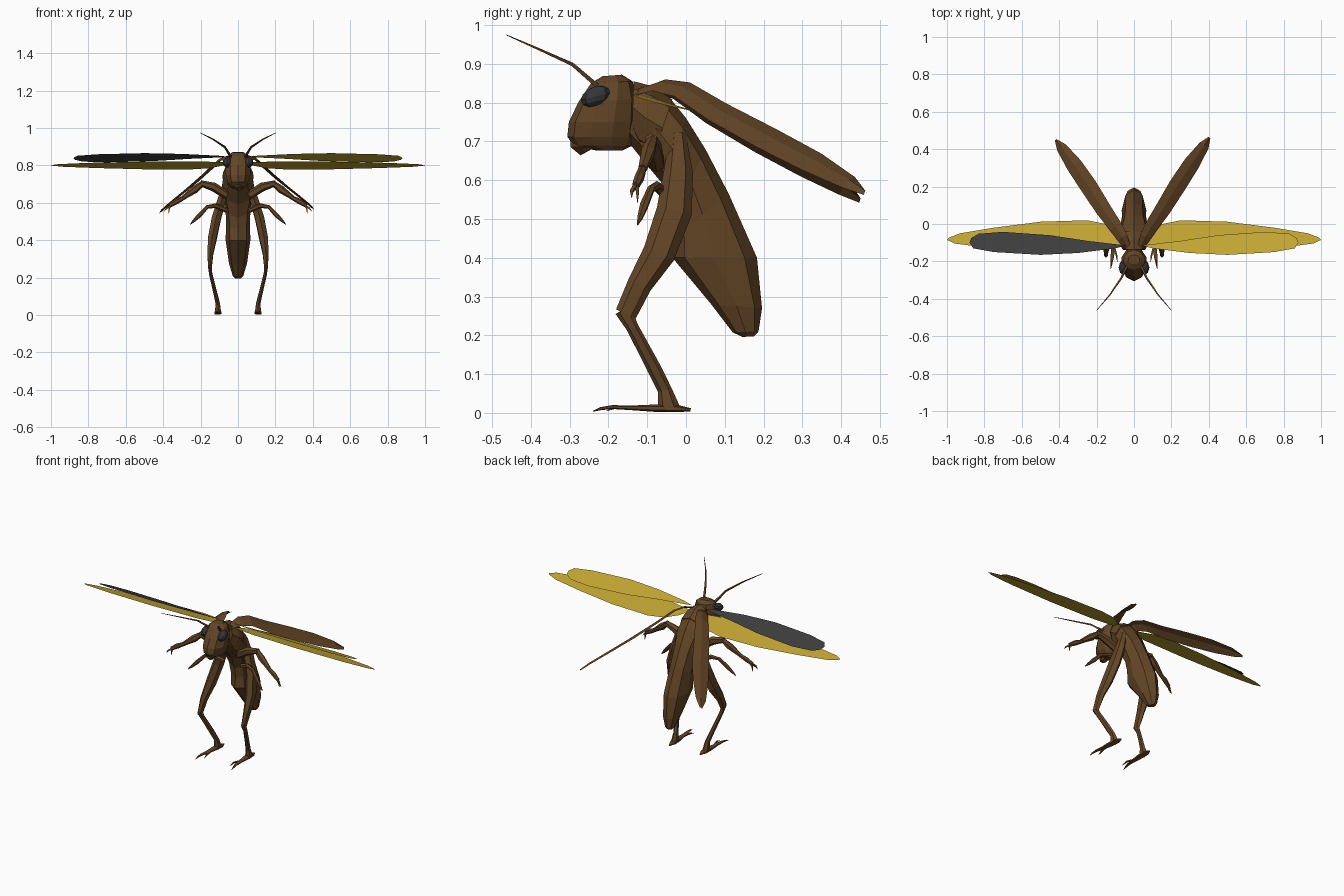
import bpy, bmesh, math
from mathutils import Vector as V


def material(name, rgb):
    m = bpy.data.materials.new(name)
    m.diffuse_color = (*rgb, 1)
    return m


BROWN = material("brown shell", (0.125, 0.060, 0.019))
YELLOW = material("yellow wing", (0.55, 0.38, 0.033))
BLACK = material("black wing", (0.046, 0.046, 0.046))
EYE = material("dark eye", (0.036, 0.038, 0.042))


def finish(bm, name, mat, sheet=False):
    if sheet:
        for f in bm.faces:
            f.normal_update()
            if f.normal.z < 0:
                f.normal_flip()
    else:
        bmesh.ops.recalc_face_normals(bm, faces=bm.faces)
    me = bpy.data.meshes.new(name)
    bm.to_mesh(me)
    bm.free()
    me.materials.append(mat)
    ob = bpy.data.objects.new(name, me)
    bpy.context.collection.objects.link(ob)
    return ob


def loft(name, rings, mat):
    """Skin a list of equal point rings and cap both ends."""
    bm = bmesh.new()
    vs = [[bm.verts.new(p) for p in r] for r in rings]
    n = len(rings[0])
    for a, b in zip(vs, vs[1:]):
        for i in range(n):
            j = (i + 1) % n
            bm.faces.new((a[i], a[j], b[j], b[i]))
    bm.faces.new(vs[0])
    bm.faces.new(vs[-1])
    return finish(bm, name, mat)


def body(name, sections, mat, n=8):
    """Sections: back point (y, z), front point (y, z), half width."""
    rings = []
    for by, bz, fy, fz, w in sections:
        c = V((0, (by + fy) / 2, (bz + fz) / 2))
        d = V((0, (by - fy) / 2, (bz - fz) / 2))
        rings.append([c + d * math.cos(t) + V((w, 0, 0)) * math.sin(t)
                      for t in (2 * math.pi * i / n for i in range(n))])
    loft(name, rings, mat)


def limb(name, pts, s, n=6, ref=(1, 0, 0), mat=BROWN):
    """Points: x, y, z, half size along ref, half size across it."""
    ps = [V(p[:3]) for p in pts]
    rings = []
    for i, p in enumerate(pts):
        t = (ps[min(i + 1, len(ps) - 1)] - ps[max(i - 1, 0)]).normalized()
        u = V(ref)
        u = (u - t * u.dot(t)).normalized()
        w = t.cross(u)
        ring = []
        for k in range(n):
            a = 2 * math.pi * (k + 0.5) / n
            q = ps[i] + u * p[3] * math.cos(a) + w * p[4] * math.sin(a)
            ring.append(V((q.x * s, q.y, q.z)))
        rings.append(ring)
    loft(name, rings, mat)


def flat_wing(name, outline, height, s, mat):
    bm = bmesh.new()
    bm.faces.new([bm.verts.new((x * s, y, height(x, y))) for x, y in outline])
    bmesh.ops.triangulate(bm, faces=bm.faces)
    finish(bm, name, mat, True)


# Thorax and abdomen
body("abdomen", [
    (-.12, .85, -.15, .70, .05), (-.04, .81, -.11, .65, .08),
    (.0, .76, -.06, .59, .088), (.05, .68, -.03, .52, .07),
    (.11, .565, -.025, .46, .064), (.183, .40, -.035, .40, .066),
    (.196, .27, .065, .28, .048), (.187, .21, .12, .208, .028),
    (.175, .197, .145, .196, .015)], BROWN)

# Head
body("head", [
    (-.165, .872, -.215, .868, .032), (-.138, .855, -.245, .85, .055),
    (-.125, .81, -.278, .80, .07), (-.125, .75, -.302, .75, .07),
    (-.13, .71, -.306, .712, .058), (-.14, .688, -.29, .69, .045),
    (-.165, .676, -.23, .676, .032)], BROWN, 10)
limb("mouth", [(0, -.25, .72, .03, .05), (0, -.255, .685, .026, .042),
               (0, -.25, .676, .015, .025)], 1)

# Collar behind the head
body("collar", [
    (-.135, .855, -.14, .72, .06), (-.085, .842, -.125, .68, .08),
    (-.035, .808, -.085, .66, .084)], BROWN)

FORE = [(.04, -.115), (.25, -.09), (.45, -.06), (.70, -.042), (.83, -.052),
        (.87, -.075), (.88, -.10), (.86, -.13), (.75, -.15), (.5, -.165),
        (.3, -.155), (.1, -.13)]
HIND = [(.04, -.11), (.08, -.05), (.15, .0), (.25, .02), (.5, .012), (.75, -.02),
        (.93, -.05), (.99, -.073), (1.0, -.085), (.96, -.104), (.8, -.125),
        (.5, -.14), (.2, -.135)]
# Swept wing case: centre point and half width
CASE = [(.035, -.125, .835, .018), (.06, -.07, .853, .03), (.095, -.01, .842, .036),
        (.155, .08, .785, .042), (.235, .21, .715, .046), (.31, .325, .655, .043),
        (.375, .42, .602, .028), (.403, .462, .573, .006)]

for s, side in ((1, "right"), (-1, "left")):
    # Eye
    bm = bmesh.new()
    bmesh.ops.create_uvsphere(bm, u_segments=8, v_segments=6, radius=1)
    for v in bm.verts:
        x, y, z = v.co
        v.co = (s * (.058 + .024 * x), -.233 + .038 * y, .816 + .026 * z + .009 * y)
    finish(bm, side + "_eye", EYE)

    # Antenna
    limb(side + "_antenna", [(.035, -.225, .84, .008, .008), (.07, -.292, .898, .006, .006),
                             (.13, -.38, .938, .004, .004),
                             (.20, -.462, .974, .0015, .0015)], s, 4)

    # Spread flying wings
    flat_wing(side + "_fore_wing", FORE, lambda x, y: .841 - .4 * (y + .103), s,
              YELLOW if s > 0 else BLACK)
    flat_wing(side + "_hind_wing", HIND,
              lambda x, y: .801 - .27 * (y + .083) + .008 * (1 - x), s, YELLOW)

    # Arched wing case swept backwards; the left one hangs a little lower
    bm = bmesh.new()
    rows = []
    for i, (x, y, z, w) in enumerate(CASE):
        k = i / (len(CASE) - 1)
        if s < 0:
            x, y, z = x + .015 * k, y - .012 * k, z - .02 * k
        rows.append([bm.verts.new((s * (x + e * w * .83), y - e * w * .56,
                                   z - e * w * .5 - abs(e) * .008)) for e in (-1, 0, 1)])
    for a, b in zip(rows, rows[1:]):
        for i in (0, 1):
            bm.faces.new((a[i], a[i + 1], b[i + 1], b[i]))
    finish(bm, side + "_wing_case", BROWN, True)

    # Hind leg: thigh, shin, ankle and foot
    limb(side + "_thigh", [(.06, -.02, .72, .015, .02), (.085, -.02, .62, .026, .038),
                           (.115, -.03, .52, .028, .046), (.137, -.07, .41, .026, .042),
                           (.148, -.12, .33, .018, .032),
                           (.150, -.155, .255, .011, .028)], s)
    limb(side + "_shin", [(.150, -.162, .265, .011, .022), (.146, -.138, .22, .010, .016),
                          (.122, -.085, .12, .011, .018), (.108, -.055, .06, .013, .018),
                          (.107, -.044, .008, .020, .030)], s)
    limb(side + "_foot", [(.105, .012, .008, .004, .004), (.106, -.02, .011, .020, .009),
                          (.108, -.07, .012, .020, .010), (.112, -.14, .013, .013, .006),
                          (.118, -.19, .015, .009, .005), (.122, -.22, .011, .005, .004),
                          (.124, -.24, .004, .001, .001)], s)
    limb(side + "_toe", [(.103, -.13, .012, .006, .005), (.092, -.175, .016, .006, .005),
                         (.088, -.205, .005, .001, .001)], s, 4)

    # Front arm with two claws
    ry = (0, 1, 0)
    limb(side + "_upper_arm", [(.06, -.075, .64, .022, .022), (.13, -.085, .685, .024, .024),
                               (.20, -.09, .705, .016, .016)], s, 6, ry)
    limb(side + "_forearm", [(.185, -.085, .708, .013, .013), (.23, -.098, .672, .019, .021),
                             (.29, -.112, .63, .012, .012)], s, 6, ry)
    limb(side + "_hand", [(.275, -.11, .635, .010, .010), (.33, -.12, .607, .013, .015),
                          (.365, -.13, .585, .010, .011)], s, 6, ry)
    for j, (x, y, z) in enumerate(((.395, -.14, .555), (.37, -.125, .542))):
        limb(f"{side}_claw_{j}", [(.355, -.127, .59, .007, .007),
                                  ((.365 + x) / 2, y, .572, .006, .006),
                                  (x, y, z, .001, .001)], s, 4, ry)

    # Middle arm
    limb(side + "_middle_arm", [(.06, -.05, .56, .014, .014), (.12, -.075, .585, .013, .013),
                                (.165, -.09, .578, .010, .010), (.205, -.108, .535, .012, .012),
                                (.235, -.118, .505, .008, .008),
                                (.255, -.125, .485, .002, .002)], s, 6, ry)
